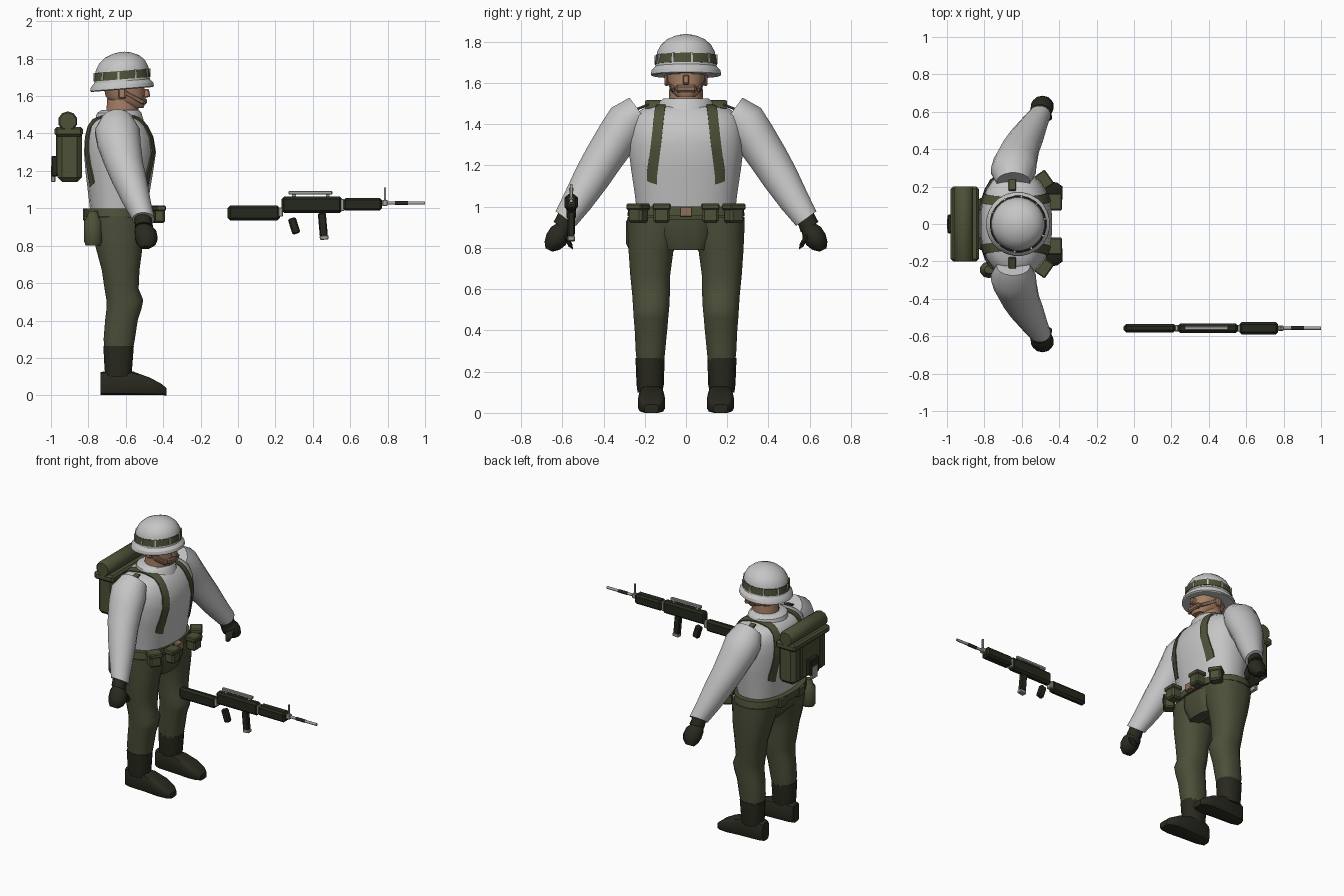
import bpy, bmesh, math
from mathutils import Vector, Matrix
from mathutils.bvhtree import BVHTree


def material(name, r, g, b):
    m = bpy.data.materials.new(name)
    m.diffuse_color = (r, g, b, 1)
    return m


WHITE = material("pale grey", .56, .56, .56)
PANTS = material("olive cloth", .07, .078, .04)
GEAR = material("olive gear", .074, .082, .038)
BOOT = material("dark leather", .022, .022, .014)
SKIN = material("skin", .38, .21, .13)
TAN = material("tan", .27, .16, .10)
METAL = material("grey metal", .36, .36, .35)
GUN = material("gun black", .018, .022, .012)
CX = -.62


def finish(bm, name, mat, angle=35):
    bmesh.ops.recalc_face_normals(bm, faces=bm.faces)
    me = bpy.data.meshes.new(name)
    bm.to_mesh(me)
    bm.free()
    me.materials.append(mat)
    for p in me.polygons:
        p.use_smooth = True
    me.set_sharp_from_angle(angle=math.radians(angle))
    ob = bpy.data.objects.new(name, me)
    bpy.context.collection.objects.link(ob)
    return ob


def loft(name, rings, mat, n=16, power=1.0, angle=40):
    """Skin rings given as (centre, u half-axis, v half-axis)."""
    bm = bmesh.new()
    rows = []
    for c, u, v in rings:
        row = []
        for i in range(n):
            a = 2 * math.pi * (i + .5) / n
            s, t = math.cos(a), math.sin(a)
            s = math.copysign(abs(s) ** power, s)
            t = math.copysign(abs(t) ** power, t)
            row.append(bm.verts.new(Vector(c) + Vector(u) * s + Vector(v) * t))
        rows.append(row)
    for a, b in zip(rows, rows[1:]):
        for i in range(n):
            j = (i + 1) % n
            bm.faces.new((a[i], a[j], b[j], b[i]))
    bm.faces.new(rows[0])
    bm.faces.new(rows[-1])
    return finish(bm, name, mat, angle)


def stack(name, rows, mat, tilt=0, **kw):
    """Upright loft from rows of (z, x min, x max, y min, y max)."""
    return loft(name, [(((a + b) / 2, (c + d) / 2, z), ((b - a) / 2, 0, tilt * (b - a) / 2),
                        (0, (d - c) / 2, 0)) for z, a, b, c, d in rows], mat, **kw)


def box(name, c, size, mat, rot=(0, 0, 0), bevel=.01):
    bm = bmesh.new()
    bmesh.ops.create_cube(bm, size=1, matrix=Matrix.Diagonal((*size, 1)))
    if bevel:
        bmesh.ops.bevel(bm, geom=bm.edges[:], offset=bevel, segments=1, affect='EDGES')
    m = Matrix.Translation(c)
    for ang, ax in zip(rot, "XYZ"):
        m = m @ Matrix.Rotation(math.radians(ang), 4, ax)
    bm.transform(m)
    return finish(bm, name, mat, 25)


# Jacket, collar
torso = stack("jacket", [(.97, -.79, -.49, -.24, .24), (1.06, -.80, -.475, -.25, .25),
                         (1.18, -.815, -.455, -.268, .268), (1.30, -.825, -.437, -.283, .283),
                         (1.38, -.82, -.45, -.28, .28), (1.44, -.805, -.48, -.265, .265),
                         (1.475, -.78, -.51, -.21, .21), (1.49, -.75, -.53, -.13, .13)],
              WHITE, n=24, power=.85)
stack("collar", [(1.46, -.77, -.50, -.14, .14), (1.51, -.755, -.515, -.13, .13),
                 (1.525, -.73, -.53, -.11, .11)], WHITE, n=20)

# Suspender straps laid over the jacket
tree = BVHTree.FromPolygons([v.co for v in torso.data.vertices],
                            [p.vertices[:] for p in torso.data.polygons])


def strap(name, side):
    bm = bmesh.new()
    rows = []
    for i in range(41):
        ang = math.radians(-42 + 264 * i / 40)
        d = Vector((math.cos(ang), 0, math.sin(ang)))
        y = .115 + .05 * min(1, abs(ang - math.pi / 2) / 2.1)
        row = []
        for k in range(4):
            o = Vector((-.64, side * (y - .025 + .05 * k / 3), 1.25))
            hit = tree.ray_cast(o + d, -d)[0]
            row.append((hit, d))
        rows.append([bm.verts.new(h + d * .007) for h, d in row]
                    + [bm.verts.new(h - d * .01) for h, d in reversed(row)])
    for a, b in zip(rows, rows[1:]):
        for k in range(8):
            j = (k + 1) % 8
            bm.faces.new((a[k], a[j], b[j], b[k]))
    bm.faces.new(rows[0])
    bm.faces.new(rows[-1])
    finish(bm, name, GEAR)


# Trousers seat, fly flap, belt
stack("trouser_seat", [(.80, -.72, -.54, -.10, .10), (.86, -.775, -.505, -.25, .25),
                       (.92, -.795, -.495, -.28, .28), (.97, -.80, -.49, -.282, .282)],
      PANTS, n=20, power=.8)
stack("fly_flap", [(.79, -.60, -.515, -.09, .09), (.87, -.60, -.485, -.115, .115),
                   (.94, -.60, -.475, -.11, .11)], PANTS, n=12, power=.6)
stack("belt", [(.955, -.83, -.475, -.287, .287), (1.0, -.83, -.475, -.28, .28)],
      GEAR, n=24, power=.85)
box("belt_buckle", (-.462, 0, .975), (.04, .06, .05), TAN, bevel=.004)

for s, tag in ((1, "left"), (-1, "right")):
    strap(tag + "_suspender", s)
    box(tag + "_epaulette", (-.65, s * .225, 1.478), (.04, .10, .012), GEAR, (-s * 22, 0, 0), .003)

    def limb(name, rows, mat, **kw):
        stack(name, [(z, a, b, min(s * c, s * d), max(s * c, s * d)) for z, a, b, c, d in rows],
              mat, **kw)
    # Leg, boot shaft, shoe
    limb(tag + "_trouser_leg", [(.25, -.715, -.56, .105, .24), (.30, -.72, -.55, .10, .245),
                                (.40, -.712, -.535, .09, .25), (.46, -.705, -.515, .085, .255),
                                (.51, -.705, -.505, .08, .258), (.57, -.715, -.53, .077, .262),
                                (.67, -.73, -.525, .075, .272), (.78, -.76, -.51, .06, .28),
                                (.88, -.785, -.50, .02, .285), (.95, -.795, -.495, .02, .285)],
         PANTS, n=16, power=.85)
    limb(tag + "_boot_shaft", [(.10, -.71, -.57, .115, .235), (.14, -.715, -.565, .107, .24),
                               (.265, -.722, -.555, .104, .245)], BOOT, n=14, power=.85)
    foot = [(-.735, .125, .035), (-.70, .132, .052), (-.56, .128, .06),
            (-.47, .095, .066), (-.41, .062, .055), (-.383, .04, .035)]
    loft(tag + "_shoe", [((x, s * .167, h / 2), (0, w, 0), (0, 0, h / 2)) for x, h, w in foot],
         BOOT, n=12, power=.45)

    # Sleeve follows the lowered arm
    def tube(name, rows, mat, **kw):
        loft(name, [((x, s * y, z), (rx, 0, 0), (0, s * dy, dz))
                    for x, y, z, rx, dy, dz in rows], mat, **kw)
    tube(tag + "_sleeve", [(-.645, .225, 1.462, .09, .05, .068), (-.645, .285, 1.41, .122, .08, .07),
                           (-.635, .335, 1.335, .117, .083, .062), (-.61, .40, 1.235, .104, .083, .05),
                           (-.58, .455, 1.145, .094, .078, .046), (-.54, .525, 1.03, .075, .063, .042),
                           (-.505, .583, .942, .06, .05, .036)], WHITE, n=16)
    tube(tag + "_glove_cuff", [(-.51, .578, .95, .046, .038, .026), (-.503, .60, .90, .05, .042, .026)],
         BOOT, n=10)
    tube(tag + "_glove", [(-.505, .590, .905, .04, .028, .02), (-.495, .61, .875, .06, .045, .026),
                          (-.49, .63, .84, .063, .047, .026), (-.49, .65, .81, .052, .036, .02),
                          (-.495, .665, .79, .03, .016, .008)], BOOT, n=10)
    tube(tag + "_thumb", [(-.47, .59, .87, .03, .02, .015), (-.465, .568, .83, .028, .02, .015),
                          (-.47, .56, .80, .018, .012, .008)], BOOT, n=8)

    # Ammunition pouches with flaps
    for i, (x, y, r) in enumerate(((-.425, .118, 0), (-.485, .232, 35))):
        box(f"{tag}_pouch_{i}", (x, s * y, .962), (.07, .078, .08), GEAR, (0, 0, s * r))
        box(f"{tag}_pouch_flap_{i}", (x, s * y, 1.0), (.08, .09, .03), GEAR, (0, 0, s * r), .006)
    box(tag + "_rear_pouch", (-.76, s * .10, .965), (.14, .08, .07), GEAR)

# Canteen on the right hip
stack("canteen", [(.80, -.815, -.735, -.28, -.21), (.82, -.825, -.725, -.29, -.20),
                  (.93, -.825, -.725, -.29, -.20), (.95, -.81, -.74, -.275, -.215),
                  (.985, -.80, -.75, -.265, -.225)], GEAR, n=10)

# Neck, head and chin strap
stack("neck", [(1.47, -.71, -.53, -.085, .085), (1.60, -.70, -.53, -.08, .08)], SKIN, n=14)
stack("head", [(1.535, -.61, -.505, -.045, .045), (1.56, -.68, -.495, -.075, .075),
               (1.60, -.71, -.50, -.09, .09), (1.68, -.725, -.495, -.098, .098)],
      SKIN, n=16, power=.8)
box("nose", (-.49, 0, 1.615), (.035, .03, .045), SKIN, (0, -12, 0), .006)
box("chin_cup", (-.505, 0, 1.572), (.035, .10, .035), TAN, bevel=.008)
for s, tag in ((1, "left"), (-1, "right")):
    box(tag + "_chin_strap", (-.56, s * .077, 1.595), (.13, .016, .022), TAN, (0, 28, -s * 14), .003)
    box(tag + "_ear", (-.62, s * .095, 1.615), (.04, .02, .06), SKIN, bevel=.007)


# Helmet: dome, brim and segmented band
def disc(rows):
    return [(z, CX - r, CX + r, -r, r) for z, r in rows]


stack("helmet", disc([(1.635, .165), (1.64, .172), (1.66, .168), (1.68, .15), (1.75, .141),
                      (1.785, .122), (1.812, .091), (1.829, .05), (1.836, .015)]),
      WHITE, tilt=.08, n=24, angle=30)
stack("helmet_band", disc([(1.69, .1525), (1.735, .147)]), GEAR, tilt=.08, n=24)
for i in range(10):
    a = 2 * math.pi * (i + .3) / 10
    box(f"band_loop_{i}", (CX + .148 * math.cos(a), .148 * math.sin(a), 1.713 + .0125 * math.cos(a)),
        (.012, .009, .045), WHITE, (0, 0, math.degrees(a)), 0)

# Backpack with flap, bedroll and shovel
box("pack_body", (-.90, 0, 1.28), (.13, .37, .28), GEAR, bevel=.025)
box("pack_flap", (-.905, 0, 1.41), (.15, .40, .05), GEAR, bevel=.012)
for y in (-.11, .11):
    box("pack_strap", (-.967, y, 1.29), (.012, .03, .22), GEAR, bevel=.002)
loft("bedroll", [((-.91, y, 1.465), (r, 0, 0), (0, 0, r)) for y, r in
                 ((-.20, .045), (-.19, .053), (.19, .053), (.20, .045))], GEAR, n=10)
box("shovel_cover", (-.98, 0, 1.225), (.035, .10, .11), BOOT, bevel=.006)
box("shovel_blade", (-.988, 0, 1.185), (.022, .06, .09), METAL, bevel=.004)

# Rifle floating beside the figure
GY = -.557


def gun(name, x0, x1, z0, z1, w, mat, rot=0, bevel=.01):
    box(name, ((x0 + x1) / 2, GY, (z0 + z1) / 2), (x1 - x0, w, z1 - z0), mat, (0, rot, 0), bevel)


gun("rifle_stock", -.055, .225, .935, 1.015, .046, GUN, 0, .014)
gun("stock_joint", .215, .24, .955, 1.005, .035, METAL, 0, .004)
gun("rifle_receiver", .233, .557, .975, 1.062, .05, GUN, 0, .013)
gun("receiver_joint", .545, .57, .985, 1.05, .036, METAL, 0, .004)
gun("rifle_handguard", .563, .77, .987, 1.055, .066, GUN, 0, .012)
gun("carry_rail", .27, .505, 1.073, 1.093, .022, METAL, 0, .004)
for x in (.29, .47):
    gun("rail_post", x, x + .02, 1.05, 1.08, .016, METAL, 0, 0)
gun("pistol_grip", .278, .322, .862, .95, .036, GUN, -18, .008)
gun("magazine", .432, .475, .85, .975, .034, GUN, -5, .006)
gun("magazine_base", .437, .484, .832, .855, .036, METAL, -5, .004)
loft("barrel", [((x, GY, 1.028), (0, .009, 0), (0, 0, .009)) for x in (.76, 1.0)], METAL, n=10)
loft("barrel_sleeve", [((x, GY, 1.028), (0, .011, 0), (0, 0, .011)) for x in (.84, .91)], GUN, n=10)
gun("front_sight", .78, .79, 1.02, 1.11, .012, METAL, 0, 0)
gun("sight_base", .77, .80, 1.012, 1.045, .028, METAL, 0, .004)
